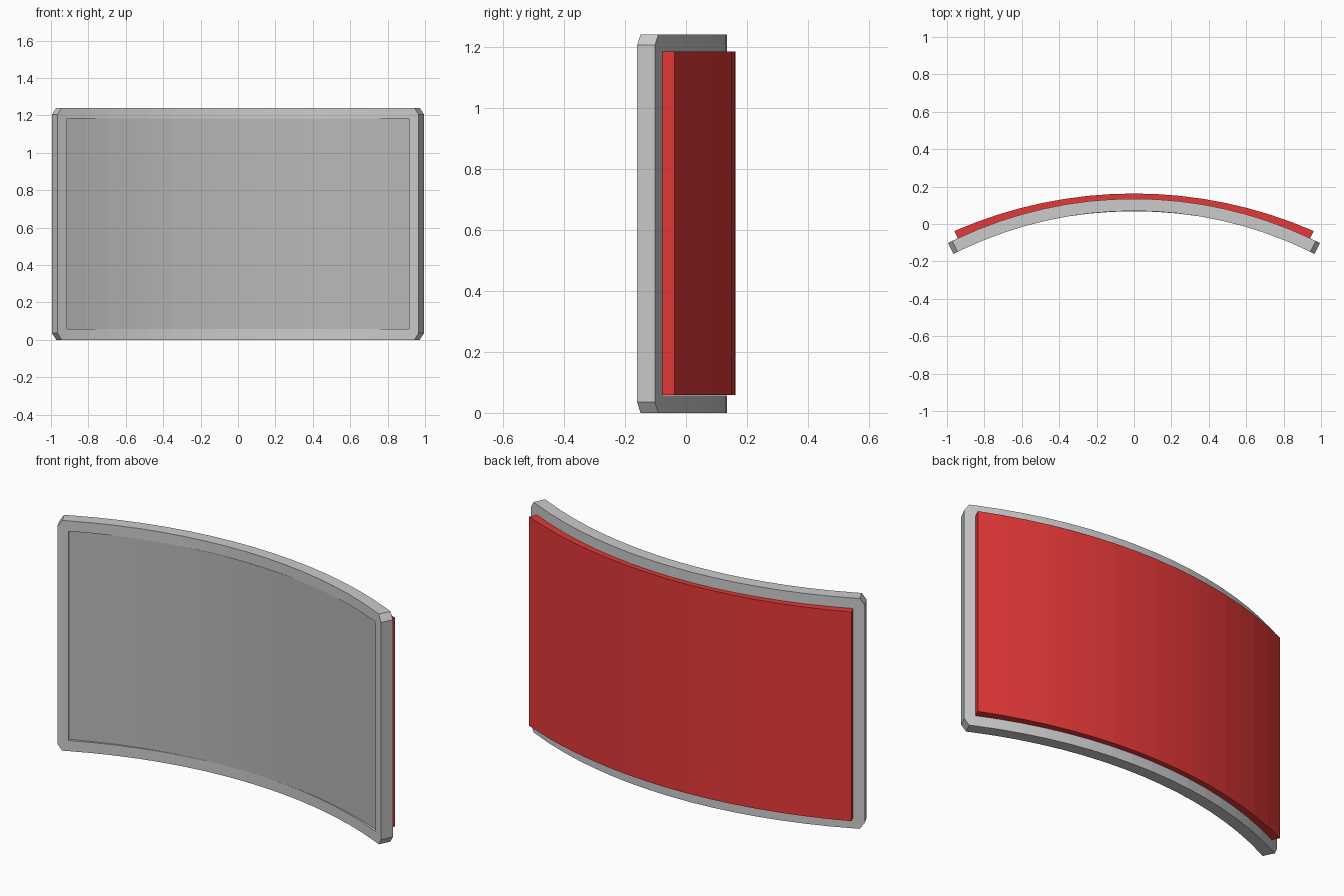
import bpy, bmesh
from math import sin, cos, radians

if "Cube" in bpy.data.objects:
    bpy.data.objects.remove(bpy.data.objects["Cube"])

CY = -2.07            # centre of curvature, behind the viewer side
OPEN = 25.3           # half angle of the frame opening, degrees
SEG = 16


def material(name, rgb):
    m = bpy.data.materials.new(name)
    m.diffuse_color = (*rgb, 1)
    m.use_nodes = True
    m.node_tree.nodes["Principled BSDF"].inputs["Base Color"].default_value = m.diffuse_color
    return m


def curved_sheet(name, columns, r_front, r_back, is_hole=None, mat=None):
    """columns: list of (angle, [z values]); radii are functions of angle."""
    bm = bmesh.new()
    layers = []
    for rad in (r_front, r_back):
        layers.append([[bm.verts.new((rad(a) * sin(radians(a)),
                                      CY + rad(a) * cos(radians(a)), z))
                        for z in zs] for a, zs in columns])
    n, k = len(columns) - 1, len(columns[0][1]) - 1

    def solid(i, j):
        return 0 <= i < n and 0 <= j < k and not (is_hole and is_hole(i, j))

    f, b = layers
    for i in range(n):
        for j in range(k):
            if not solid(i, j):
                continue
            ring = [(i, j), (i + 1, j), (i + 1, j + 1), (i, j + 1)]
            bm.faces.new([f[p][q] for p, q in ring])
            bm.faces.new([b[p][q] for p, q in reversed(ring)])
            # walls wherever the neighbouring cell is empty
            for e, (di, dj) in enumerate([(0, -1), (1, 0), (0, 1), (-1, 0)]):
                if not solid(i + di, j + dj):
                    (p, q), (s, t) = ring[e], ring[(e + 1) % 4]
                    bm.faces.new([f[s][t], f[p][q], b[p][q], b[s][t]])
    bmesh.ops.recalc_face_normals(bm, faces=bm.faces)
    me = bpy.data.meshes.new(name)
    bm.to_mesh(me)
    bm.free()
    ob = bpy.data.objects.new(name, me)
    bpy.context.collection.objects.link(ob)
    if mat:
        me.materials.append(mat)
    return ob


arc = [-OPEN + 2 * OPEN * i / SEG for i in range(SEG + 1)]

# Frame: curved border with chamfered corners
full = [0, 0.057, 1.184, 1.24]
tip = [0.035, 0.057, 1.184, 1.205]
cols = ([(-26.8, tip), (-26.15, full)] + [(a, full) for a in arc]
        + [(26.15, full), (26.8, tip)])
curved_sheet("frame", cols, lambda a: 2.14, lambda a: 2.205,
             lambda i, j: j == 1 and 2 <= i < 2 + SEG)

# Screen and back panel fill the opening with a slightly flatter curve
inner = [(a, [0.058, 1.184]) for a in arc]


def flatter(r, grow):
    return lambda a: r + grow * (a / OPEN) ** 2


curved_sheet("screen", inner, flatter(2.138, 0.014), flatter(2.18, 0),
             mat=material("dark_grey", (0.48, 0.48, 0.48)))
curved_sheet("back_panel", inner, flatter(2.18, 0), flatter(2.233, 0.015),
             mat=material("red", (0.8, 0.04, 0.04)))
